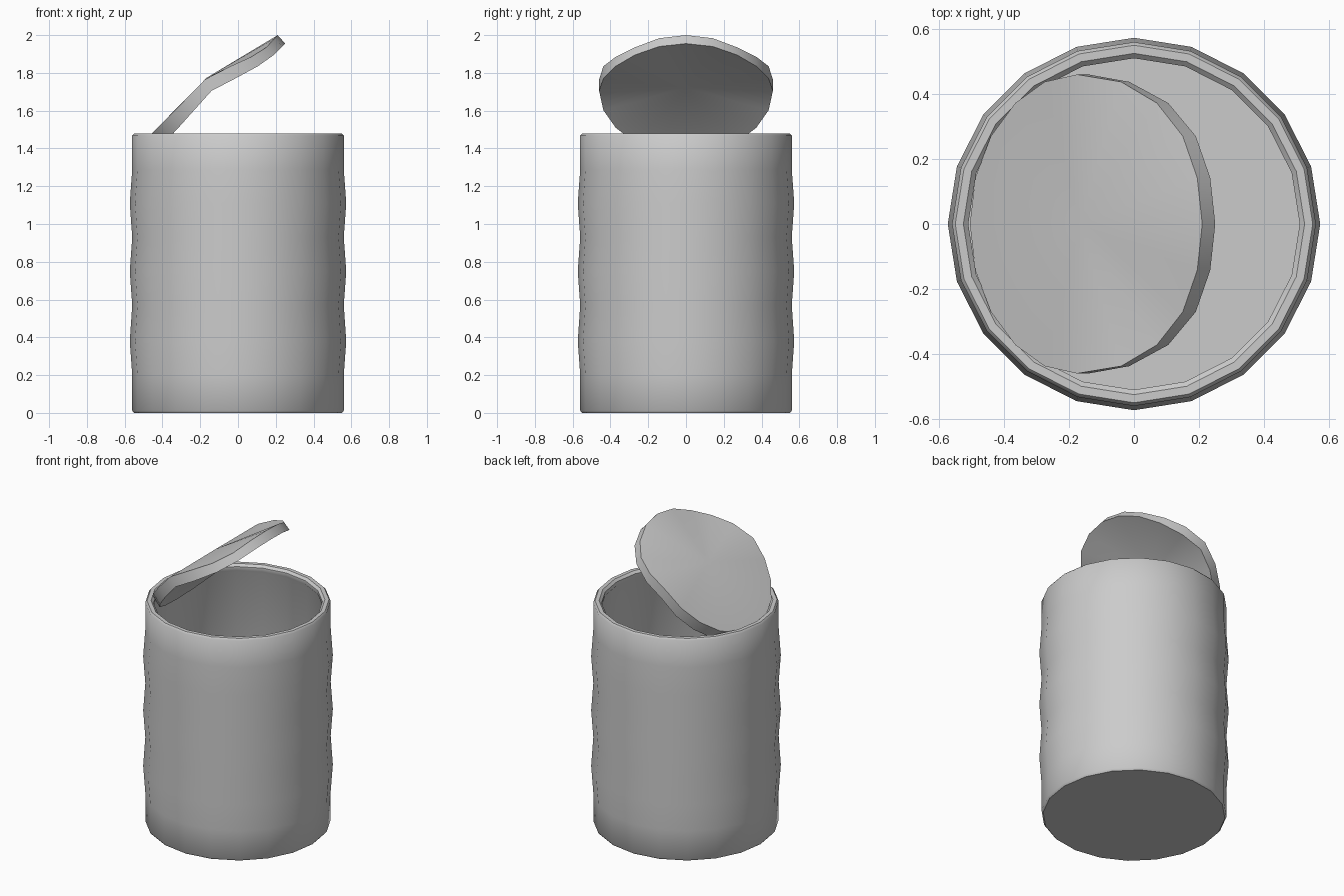
import bpy, bmesh, math

if "Cube" in bpy.data.objects:
    bpy.data.objects.remove(bpy.data.objects["Cube"])

SIDES = 20


def finish(name, bm):
    bmesh.ops.recalc_face_normals(bm, faces=bm.faces[:])
    mesh = bpy.data.meshes.new(name)
    bm.to_mesh(mesh)
    bm.free()
    obj = bpy.data.objects.new(name, mesh)
    bpy.context.collection.objects.link(obj)
    bpy.ops.object.select_all(action='DESELECT')
    obj.select_set(True)
    bpy.context.view_layer.objects.active = obj
    bpy.ops.object.shade_smooth_by_angle(angle=math.radians(40))
    return obj


def bridge(bm, a, b):
    for i in range(SIDES):
        j = (i + 1) % SIDES
        bm.faces.new((a[i], a[j], b[j], b[i]))


# Can body: ribbed outside, rolled rim, plain inside wall and floor
profile = [(0.55, 0), (0.56, 0.012), (0.56, 0.2), (0.573, 0.38), (0.56, 0.57),
           (0.573, 0.75), (0.56, 0.93), (0.573, 1.11), (0.56, 1.29),
           (0.56, 1.468), (0.55, 1.48), (0.525, 1.48), (0.51, 1.465),
           (0.51, 1.44), (0.52, 1.425), (0.52, 0.03)]
bm = bmesh.new()
rings = []
for r, z in profile:
    rings.append([bm.verts.new((r * math.cos(math.tau * i / SIDES),
                                r * math.sin(math.tau * i / SIDES), z))
                  for i in range(SIDES)])
for a, b in zip(rings, rings[1:]):
    bridge(bm, a, b)
bm.faces.new(rings[0])
bm.faces.new(rings[-1])
finish("can_body", bm)

# Lid: a disc peeled upward; each surface follows a bent side profile (u, x, z)
R = 0.46
top_curve = [(-0.46, -0.505, 1.43), (-0.27, -0.365, 1.57), (0, -0.175, 1.765),
             (0.142, -0.04, 1.835), (0.27, 0.07, 1.885), (0.372, 0.15, 1.935),
             (0.46, 0.21, 2.0)]
low_curve = [(-0.46, -0.45, 1.365), (-0.27, -0.315, 1.51), (0, -0.14, 1.705),
             (0.142, -0.015, 1.77), (0.27, 0.105, 1.835), (0.372, 0.19, 1.895),
             (0.46, 0.25, 1.955)]


def sample(curve, u):
    for (u0, x0, z0), (u1, x1, z1) in zip(curve, curve[1:]):
        if u <= u1 + 1e-6:
            t = (u - u0) / (u1 - u0)
            return x0 + t * (x1 - x0), z0 + t * (z1 - z0)
    return curve[-1][1:]


bm = bmesh.new()
loops = []
for curve, centre in ((top_curve, (-0.165, 0, 1.775)), (low_curve, (-0.13, 0, 1.72))):
    loop = []
    for i in range(SIDES):
        a = math.tau * i / SIDES
        x, z = sample(curve, R * math.cos(a))
        loop.append(bm.verts.new((x, R * math.sin(a), z)))
    c = bm.verts.new(centre)
    for i in range(SIDES):
        bm.faces.new((loop[i], loop[(i + 1) % SIDES], c))
    loops.append(loop)
bridge(bm, *loops)
finish("peeled_lid", bm)
